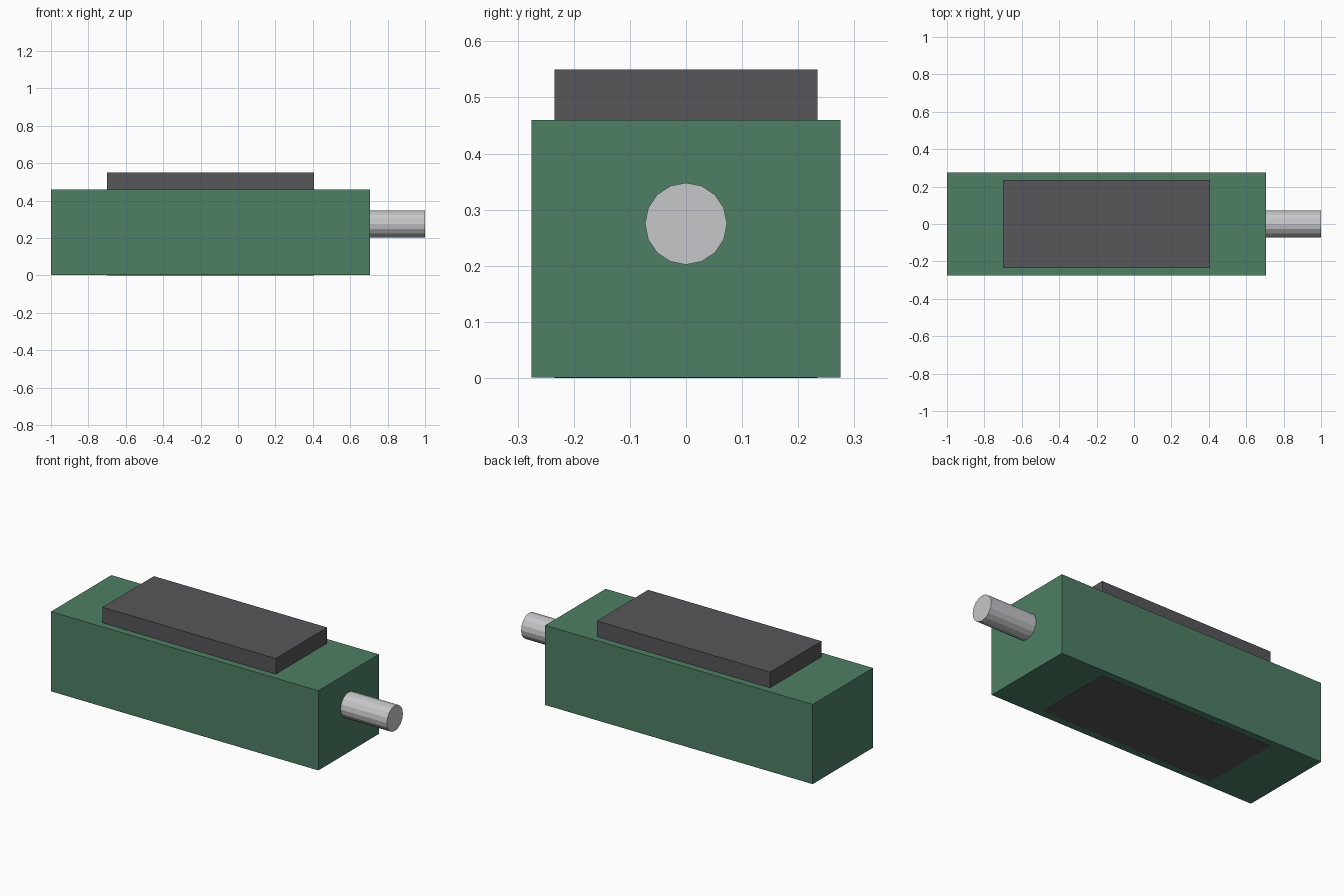
import bpy
import math

old = bpy.data.objects.get("Cube")
if old:
    bpy.data.objects.remove(old, do_unlink=True)


def material(name, rgb):
    mat = bpy.data.materials.new(name)
    mat.use_nodes = True
    mat.diffuse_color = (*rgb, 1)
    mat.node_tree.nodes["Principled BSDF"].inputs["Base Color"].default_value = (*rgb, 1)
    return mat


def finish(name, mat):
    obj = bpy.context.object
    obj.name = name
    obj.data.materials.append(mat)
    bpy.ops.object.transform_apply(location=False, rotation=True, scale=True)
    return obj


def box(name, low, high, mat):
    centre = [(a + b) / 2 for a, b in zip(low, high)]
    bpy.ops.mesh.primitive_cube_add(size=1, location=centre)
    bpy.context.object.scale = [b - a for a, b in zip(low, high)]
    return finish(name, mat)


green = material("green_paint", (0.076, 0.212, 0.130))
charcoal = material("charcoal", (0.095, 0.093, 0.100))
steel = material("light_steel", (0.565, 0.570, 0.584))

# Main housing block
box("housing", (-1, -0.275, 0.001), (0.705, 0.275, 0.46), green)

# Dark core: passes through the housing, showing on top and underneath
box("core_block", (-0.7, -0.234, 0), (0.405, 0.234, 0.55), charcoal)

# Output shaft on the left end
start, end = 0.6, 1.0
bpy.ops.mesh.primitive_cylinder_add(
    vertices=16, radius=0.073, depth=end - start,
    location=((start + end) / 2, 0, 0.275), rotation=(0, math.pi / 2, 0))
finish("shaft", steel)
